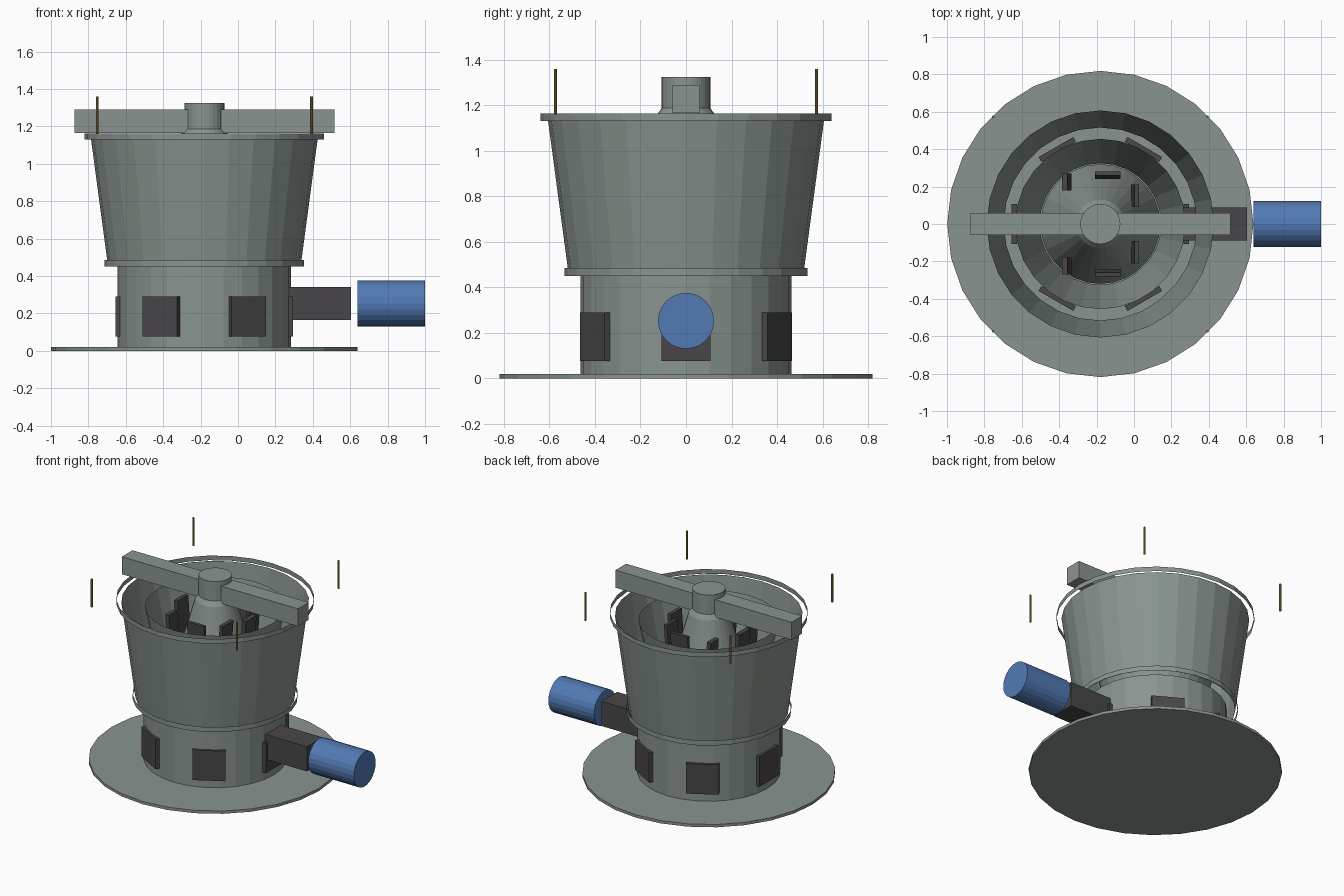
import bpy, math
from mathutils import Euler

if "Cube" in bpy.data.objects:
    bpy.data.objects.remove(bpy.data.objects["Cube"])

CX = -0.18      # axis of the machine
SIDES = 28


def material(name, rgb):
    m = bpy.data.materials.new(name)
    m.diffuse_color = (*rgb, 1)
    m.use_nodes = True
    m.node_tree.nodes["Principled BSDF"].inputs["Base Color"].default_value = m.diffuse_color
    return m


GREY = material("green_grey_steel", (0.25, 0.295, 0.275))
DARK = material("dark_steel", (0.066, 0.062, 0.066))
BLUE = material("motor_blue", (0.085, 0.195, 0.46))
BRASS = material("brass", (0.30, 0.21, 0.045))


def add_mesh(name, verts, faces, mat):
    me = bpy.data.meshes.new(name)
    me.from_pydata(verts, [], faces)
    me.materials.append(mat)
    ob = bpy.data.objects.new(name, me)
    bpy.context.collection.objects.link(ob)
    return ob


def lathe(name, profile, mat, cap_bottom=False, cap_top=False):
    """Spin (radius, z) points, listed bottom to top, around the machine axis."""
    verts, faces = [], []
    for r, z in profile:
        for i in range(SIDES):
            a = math.tau * i / SIDES
            verts.append((CX + r * math.cos(a), r * math.sin(a), z))
    for k in range(len(profile) - 1):
        for i in range(SIDES):
            j = (i + 1) % SIDES
            a, b = k * SIDES, (k + 1) * SIDES
            faces.append((a + i, a + j, b + j, b + i))
    if cap_bottom:
        faces.append(tuple(reversed(range(SIDES))))
    if cap_top:
        faces.append(tuple(range(len(verts) - SIDES, len(verts))))
    return add_mesh(name, verts, faces, mat)


def box(name, loc, size, mat, rot=(0, 0, 0)):
    x, y, z = (s / 2 for s in size)
    verts = [(i * x, j * y, k * z) for i in (-1, 1) for j in (-1, 1) for k in (-1, 1)]
    faces = [(0, 1, 3, 2), (4, 6, 7, 5), (0, 4, 5, 1), (2, 3, 7, 6), (0, 2, 6, 4), (1, 5, 7, 3)]
    ob = add_mesh(name, verts, faces, mat)
    ob.location = loc
    ob.rotation_euler = Euler(rot)
    return ob


def rod(name, loc, radius, length, mat, sides, rot=(0, 0, 0)):
    bpy.ops.mesh.primitive_cylinder_add(vertices=sides, radius=radius, depth=length,
                                        location=loc, rotation=rot)
    ob = bpy.context.object
    ob.name = name
    ob.data.materials.append(mat)
    return ob


# Base and thin shells
lathe("base_plate", [(0.8185, 0), (0.8185, 0.02)], GREY, True, True)
lathe("lower_shell", [(0.463, 0.02), (0.463, 0.46)], GREY)
lathe("lower_collar", [(0.534, 0.45), (0.534, 0.485)], GREY)
lathe("upper_bowl", [(0.516, 0.46), (0.607, 1.14)], GREY)
lathe("top_collar", [(0.64, 1.13), (0.64, 1.163)], GREY)

# Crushing chamber: liner and central cone
lathe("chamber_liner", [(0.325, 0.49), (0.455, 1.10)], GREY)
lathe("crushing_cone", [(0.32, 0.49), (0.13, 1.155), (0.105, 1.19)], GREY, True, True)

# Top beam and hub
box("top_beam", (CX, 0, 1.2275), (1.39, 0.12, 0.125), GREY)
lathe("beam_hub", [(0.107, 1.16), (0.107, 1.325)], GREY, True, True)

# Wear plates standing around the cone: (x, y, width along x, width along y)
plates = [(0.26, 0, 0.03, 0.12), (-0.26, 0, 0.03, 0.12)]
for s in (1, -1):
    plates += [(0.185, 0.15 * s, 0.025, 0.12), (0.04, 0.26 * s, 0.135, 0.02),
               (-0.18, 0.225 * s, 0.03, 0.09)]
for x, y, w, d in plates:
    along_x = w < d
    lean = (0, math.copysign(0.07, x), 0) if along_x else (-math.copysign(0.07, y), 0, 0)
    box("wear_plate", (CX + x, y, 0.95), (w, d, 0.28), DARK, lean)

# Inspection doors round the lower shell
for i in range(6):
    a = math.tau * i / 6
    box("inspection_door", (CX + 0.46 * math.cos(a), 0.46 * math.sin(a), 0.183),
        (0.03, 0.214, 0.214), DARK, (0, 0, a))

# Drive
box("drive_housing", (0.435, 0, 0.253), (0.34, 0.176, 0.176), DARK)
rod("motor", (0.82, 0, 0.253), 0.123, 0.36, BLUE, 24, (0, math.pi / 2, 0))

# Guide pins at four corners
for sx in (-1, 1):
    for sy in (-1, 1):
        rod("guide_pin", (CX + 0.573 * sx, 0.573 * sy, 1.26), 0.007, 0.2, BRASS, 8)
